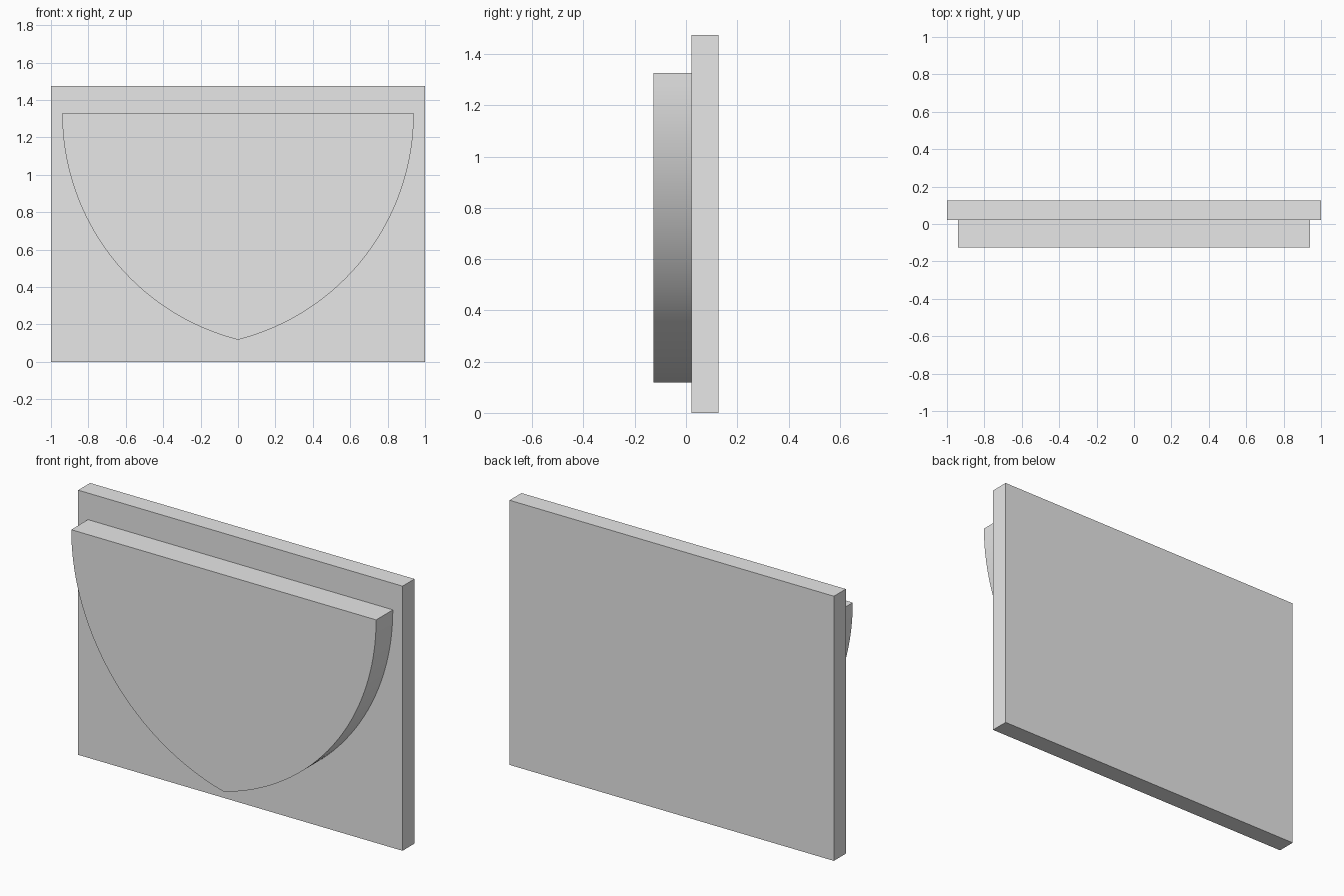
import bpy
import bmesh
import math

default_cube = bpy.data.objects.get("Cube")
if default_cube:
    bpy.data.objects.remove(default_cube, do_unlink=True)

# One plain material for the whole model
GREY = (0.8, 0.8, 0.8, 1.0)
grey = bpy.data.materials.new("light_grey")
grey.use_nodes = True
grey.diffuse_color = GREY
grey.node_tree.nodes["Principled BSDF"].inputs["Base Color"].default_value = GREY


def extrude_profile(name, profile, y_front, y_back):
    """Make a solid slab from an outline of (x, z) points."""
    bm = bmesh.new()
    face = bm.faces.new([bm.verts.new((x, y_front, z)) for x, z in profile])
    result = bmesh.ops.extrude_face_region(bm, geom=[face], use_keep_orig=True)
    moved = [v for v in result["geom"] if isinstance(v, bmesh.types.BMVert)]
    bmesh.ops.translate(bm, verts=moved, vec=(0, y_back - y_front, 0))
    bmesh.ops.recalc_face_normals(bm, faces=bm.faces)
    mesh = bpy.data.meshes.new(name)
    bm.to_mesh(mesh)
    bm.free()
    mesh.materials.append(grey)
    obj = bpy.data.objects.new(name, mesh)
    bpy.context.collection.objects.link(obj)
    return obj


# Rectangular backing board
HEIGHT = 1.475
extrude_profile("back_board", [(-1, 0), (1, 0), (1, HEIGHT), (-1, HEIGHT)], 0.021, 0.126)

# Shield outline: two mirrored arcs meeting in a point at the bottom
TOP, TIP, HALF_WIDTH, SEGMENTS = 1.327, 0.118, 0.94, 32
depth = TOP - TIP
radius = (HALF_WIDTH ** 2 + depth ** 2) / (2 * HALF_WIDTH)
centre = HALF_WIDTH - radius
sweep = math.asin(depth / radius)
angles = [sweep * i / SEGMENTS for i in range(SEGMENTS + 1)]
right_arc = [(centre + radius * math.cos(a), TOP - radius * math.sin(a)) for a in angles]
left_arc = [(-x, z) for x, z in reversed(right_arc[:-1])]
shield = extrude_profile("shield", right_arc + left_arc, -0.126, 0.021)

# Smooth curved sides with crisp rims
bpy.ops.object.select_all(action="DESELECT")
shield.select_set(True)
bpy.context.view_layer.objects.active = shield
bpy.ops.object.shade_smooth_by_angle(angle=math.radians(30))
